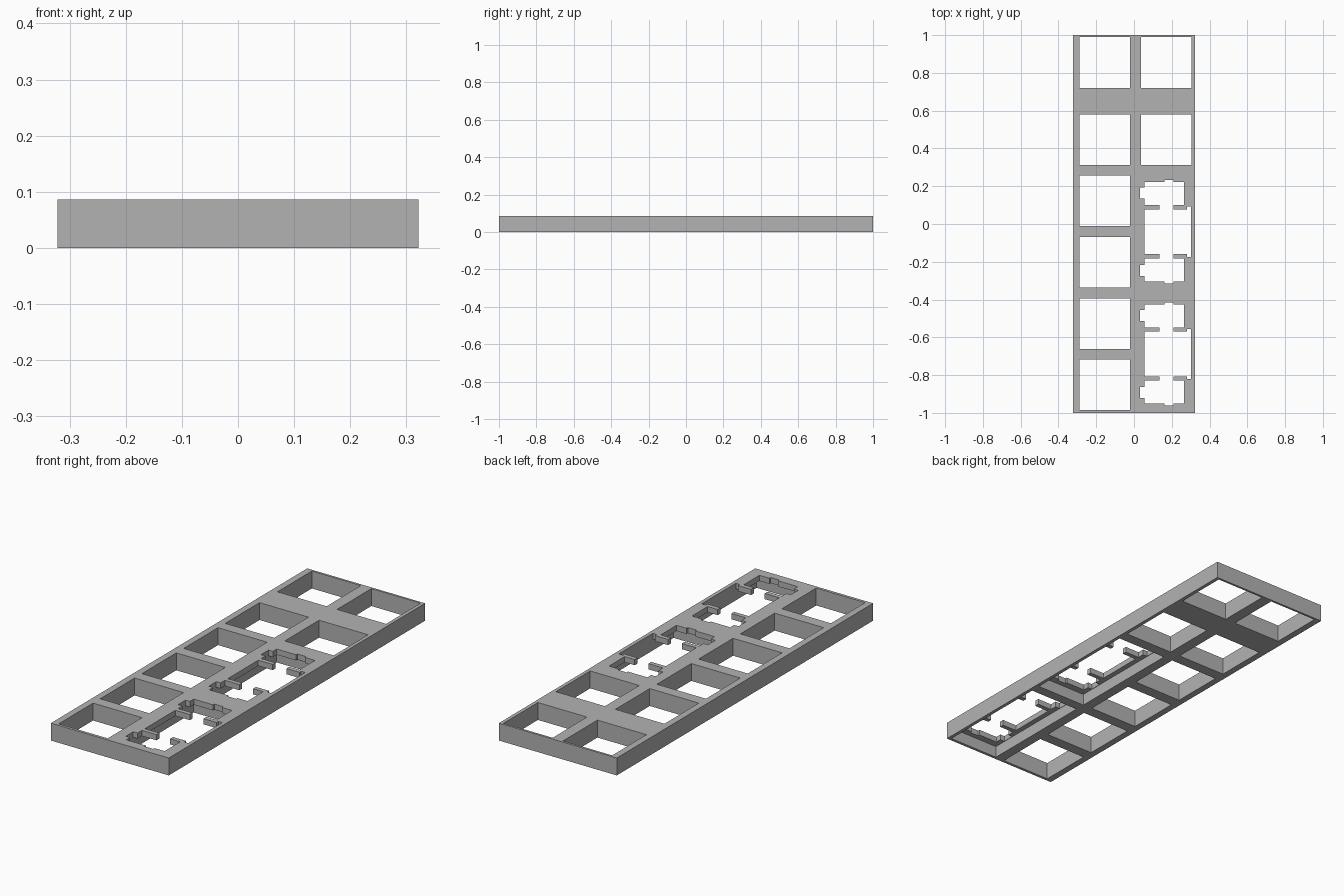
import bpy
import bmesh

cube = bpy.data.objects.get("Cube")
if cube:
    bpy.data.objects.remove(cube, do_unlink=True)

WIDTH, LENGTH, HEIGHT = 0.644, 2.0, 0.086
PLATE_UNDERSIDE = 0.058

grey = bpy.data.materials.new("plain grey")
grey.use_nodes = True
colour = (0.45, 0.45, 0.45, 1)
grey.diffuse_color = colour
grey.node_tree.nodes["Principled BSDF"].inputs["Base Color"].default_value = colour


def prism(bm, outline, z0, z1):
    """Extrude a counter-clockwise outline between two heights."""
    face = bm.faces.new([bm.verts.new((x, y, z0)) for x, y in outline])
    top = bmesh.ops.extrude_face_region(bm, geom=[face])["geom"]
    verts = [v for v in top if isinstance(v, bmesh.types.BMVert)]
    bmesh.ops.translate(bm, verts=verts, vec=(0, 0, z1 - z0))


def rect(x0, x1, y0, y1):
    return [(x0, y0), (x1, y0), (x1, y1), (x0, y1)]


def make(name, shapes):
    bm = bmesh.new()
    for outline, z0, z1 in shapes:
        prism(bm, outline, z0, z1)
    bmesh.ops.recalc_face_normals(bm, faces=bm.faces)
    mesh = bpy.data.meshes.new(name)
    bm.to_mesh(mesh)
    bm.free()
    mesh.materials.append(grey)
    obj = bpy.data.objects.new(name, mesh)
    bpy.context.collection.objects.link(obj)
    return obj


# Solid tray
tray = make("tray_frame", [(rect(-WIDTH / 2, WIDTH / 2, -LENGTH / 2, LENGTH / 2), 0, HEIGHT)])

# Square through-holes: six on the right column, two on the left
half = 0.134
rows = [0.855, 0.447, 0.123, -0.203, -0.528, -0.852]
holes = [(-0.155, y) for y in rows] + [(0.170, y) for y in rows[:2]]
openings = [(rect(x - half, x + half, y - half, y + half), -0.1, 0.2) for x, y in holes]

# Long cavities under the two notched openings
centres = [-0.041, -0.688]
openings += [(rect(0.03, 0.305, y - 0.298, y + 0.298), -0.1, PLATE_UNDERSIDE) for y in centres]

# Notched opening: back half of the outline, mirrored to the front
profile = [
    (0.303, 0.133), (0.281, 0.133), (0.281, 0.119), (0.21, 0.119), (0.21, 0.141),
    (0.265, 0.141), (0.265, 0.263), (0.21, 0.263), (0.21, 0.273), (0.162, 0.273),
    (0.162, 0.263), (0.056, 0.263), (0.056, 0.233), (0.032, 0.233), (0.032, 0.175),
    (0.056, 0.175), (0.056, 0.141), (0.135, 0.141), (0.135, 0.119), (0.056, 0.119),
]
outline = profile + [(x, -y) for x, y in reversed(profile)]
notched = [([(x, y + c) for x, y in outline], PLATE_UNDERSIDE - 0.02, 0.2) for c in centres]

# Cut everything out of the tray
bpy.context.view_layer.objects.active = tray
for name, shapes in (("opening_cutter", openings), ("notched_cutter", notched)):
    cutter = make(name, shapes)
    cutter.hide_render = True
    mod = tray.modifiers.new(name, "BOOLEAN")
    mod.operation = "DIFFERENCE"
    mod.solver = "EXACT"
    mod.object = cutter
    bpy.ops.object.modifier_apply(modifier=mod.name)
    bpy.data.objects.remove(cutter, do_unlink=True)
